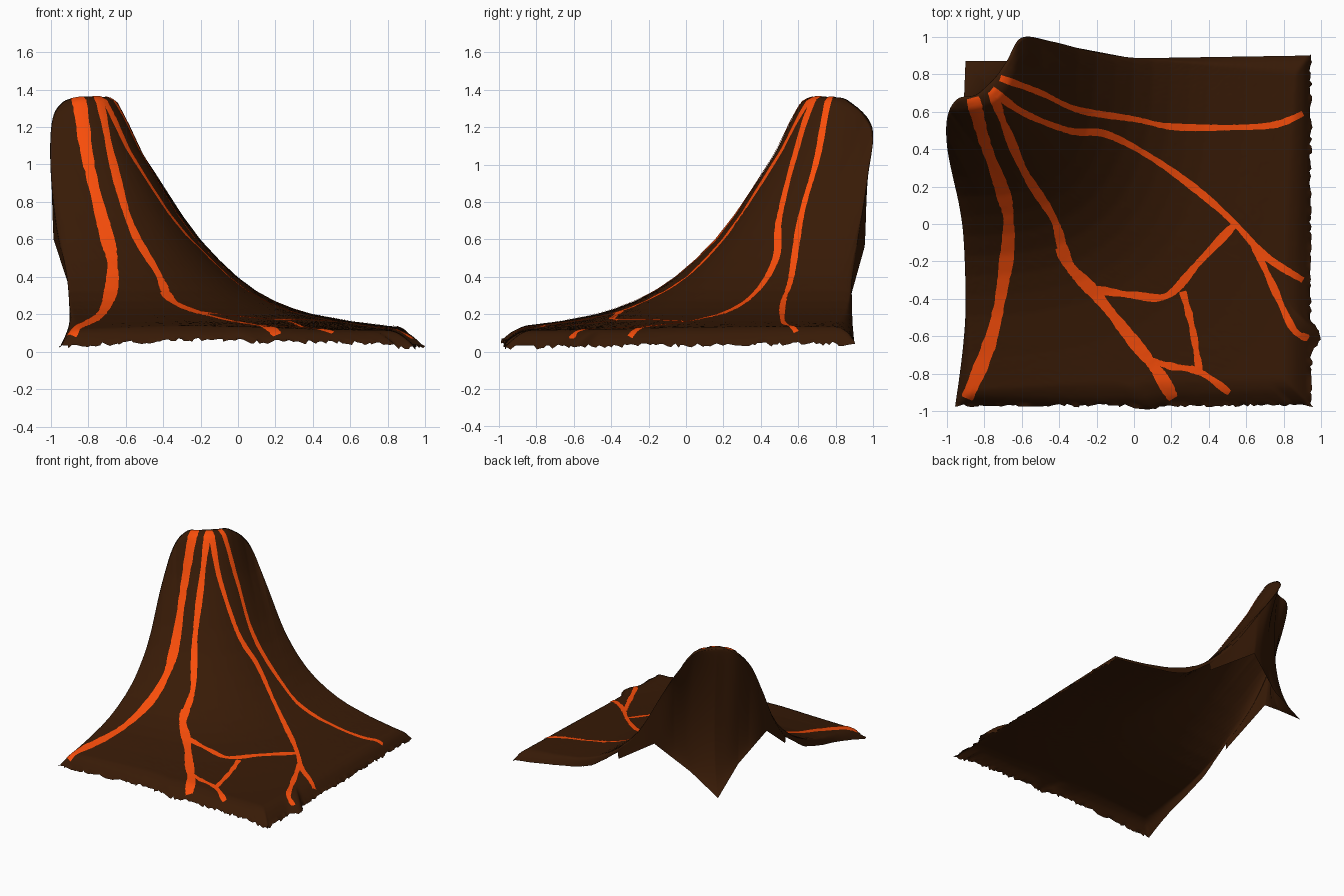
import bpy, math, random
from mathutils import Vector
from mathutils.bvhtree import BVHTree

if "Cube" in bpy.data.objects:
    bpy.data.objects.remove(bpy.data.objects["Cube"])

random.seed(4)


def material(name, color):
    m = bpy.data.materials.new(name)
    m.diffuse_color = color
    m.use_nodes = True
    m.node_tree.nodes["Principled BSDF"].inputs["Base Color"].default_value = m.diffuse_color
    return m


ROCK = material("dark_rock", (0.039, 0.0105, 0.002, 1))
LAVA = material("lava", (0.95, 0.075, 0.003, 1))


def spline(pts, u):
    """Catmull-Rom through pts, u in 0..1"""
    n = len(pts) - 1
    i = min(int(u * n), n - 1)
    f = u * n - i
    a, b, c, d = (Vector(pts[min(max(k, 0), n)]) for k in (i - 1, i, i + 1, i + 2))
    return 0.5 * (2 * b + (c - a) * f + (2 * a - 5 * b + 4 * c - d) * f ** 2
                  + (3 * b - a - 3 * c + d) * f ** 3)


def polyline(pts, u):
    n = len(pts) - 1
    i = min(int(u * n), n - 1)
    return Vector(pts[i]).lerp(Vector(pts[i + 1]), u * n - i)


def grid_object(name, rows, mat):
    w = len(rows[0])
    verts = [v for r in rows for v in r]
    faces = [(j * w + i, j * w + i + 1, (j + 1) * w + i + 1, (j + 1) * w + i)
             for j in range(len(rows) - 1) for i in range(w - 1)]
    me = bpy.data.meshes.new(name)
    me.from_pydata(verts, [], faces)
    me.materials.append(mat)
    me.polygons.foreach_set("use_smooth", [True] * len(me.polygons))
    ob = bpy.data.objects.new(name, me)
    bpy.context.collection.objects.link(ob)
    return BVHTree.FromPolygons(verts, faces)


# Crater rim, lower edge of the crater wall, and slope profile (radius, height)
RIM = [(-.905, 0, .39), (-.965, .24, .64), (-1, .43, .95), (-.995, .58, 1.22),
       (-.94, .67, 1.33), (-.84, .69, 1.36), (-.75, .77, 1.36), (-.68, .87, 1.34),
       (-.6, .995, 1.2), (-.44, .975, .95), (-.22, .92, .61), (0, .885, .36)]
WALL_FOOT = [(-.9, .0, .34), (-.985, .36, .6), (-.91, .62, .41), (-.9, .87, .22),
             (-.65, .87, .37), (-.38, .955, .56), (-.01, .885, .31)]
SLOPE = [(.33, 1.36), (.37, 1.34), (.42, 1.25), (.5, 1.08), (.6, .91), (.7, .745),
         (.8, .605), (.9, .495), (1, .4), (1.1, .325), (1.2, .27), (1.3, .23), (1.4, .2),
         (1.6, .163), (1.8, .138), (2, .12), (2.8, .1)]


def slope(x, y):
    """height by rounded-square distance from the summit corner"""
    r = (max(0, x + 1) ** 3 + (.94 * max(0, 1 - y)) ** 3) ** (1 / 3)
    if r <= SLOPE[0][0]:
        return SLOPE[0][1]
    for (r0, z0), (r1, z1) in zip(SLOPE, SLOPE[1:]):
        if r <= r1:
            return z0 + (z1 - z0) * (r - r0) / (r1 - r0)
    return SLOPE[-1][1]


def outer_edge(t):
    """front edge then right edge of the square footprint"""
    if t <= .5:
        x = -.955 + t * 2 * 1.905
        return Vector((x, -.97 - .02 * math.exp(-((x - .08) / .07) ** 2), 0))
    y = -.97 + (t - .5) * 2 * 1.87
    return Vector((.945 + .05 * math.exp(-((y + .6) / .06) ** 2), y, 0))


# Mountain sheet: each strip climbs the crater wall, crosses the rim, runs to the edge
RAYS, WALL, OUT = 198, 28, 110
rows = []
for j in range(RAYS + 1):
    t = j / RAYS
    rim, foot, end = spline(RIM, t), polyline(WALL_FOOT, t), outer_edge(t)
    # crater wall: rounded at the rim, tucked in below it, flaring to the low corner
    top, low = rim.lerp(foot, .18), rim.lerp(foot, .2)
    chord = Vector((-.98, .36, 0)).lerp(Vector((-.38, .955, 0)),
                                        min(1, max(0, (t - 1 / 6) * 1.5)))
    low = low.lerp(chord, min(1, max(0, min(t, 1 - t) - .12) / .15))
    top.z, low.z = rim.z, foot.z + .25 * (rim.z - foot.z)
    row = []
    for i in range(WALL):
        f = i / WALL
        g = 1 - f
        row.append(foot * g ** 3 + low * 3 * g * g * f + top * 3 * g * f * f + rim * f ** 3)
    fix = rim.z - slope(rim.x, rim.y)
    side = max(0, 1 - min(t, 1 - t) / .03) ** 2
    for i in range(OUT + 1):
        s = i / OUT
        p = rim.lerp(end, s)
        p.z = slope(p.x, p.y) + fix * (1 - s) ** 8
        p.z += random.uniform(-.0005, .0005)
        lip = max(0, 1 - (1 - s) / .085) ** 1.6
        corner = .035 * s ** 4 * max(0, 1 - t / .2)
        p.z -= max(.06 * side * min(1, s * 4), lip * (.055 if t < .47 else .07)) + corner
        if t < .1:
            p.x += .03 * side * math.sin(math.pi * s)
        if i == OUT:
            p += Vector([random.uniform(-.009, .009) for _ in range(3)])
        p.z = max(p.z, 0)
        row.append(p)
    rows.append(row)
lowest = min(v.z for r in rows for v in r)
for r in rows:
    for v in r:
        v.z -= lowest * max(0, 1 - v.z / .1)
surface = grid_object("mountain", rows, ROCK)


# Lava streams: ribbons laid on the slope
def stream(name, width, pts):
    n = len(pts) * 14
    out = []
    for k in range(n + 1):
        u = k / n
        p = spline(pts, u)
        d = (spline(pts, min(1, u + .01)) - spline(pts, max(0, u - .01))).normalized()
        side = Vector((-d.y, d.x))
        w = width * (1 + random.uniform(-.08, .08) + .15 * math.sin(u * 23))
        row = []
        for m in range(-2, 3):
            q = p + side * w * m / 4
            hit, nor, _, _ = surface.ray_cast(Vector((q.x, q.y, 3)), Vector((0, 0, -1)))
            if hit is None:
                break
            row.append(hit + nor * (.004 if nor.z > 0 else -.004))
        # skip rows that fall over the rim into the crater
        if len(row) == 5 and max(v.z for v in row) - min(v.z for v in row) < .12:
            out.append(row)
    grid_object(name, out, LAVA)


stream("lava_left", .066, [(-.86, .675), (-.80, .45), (-.70, .17), (-.67, 0),
                           (-.69, -.25), (-.76, -.6), (-.89, -.93)])
stream("lava_middle_upper", .045, [(-.76, .71), (-.68, .5), (-.58, .27), (-.43, .03),
                                   (-.38, -.15)])
stream("lava_middle_lower", .062, [(-.39, -.12), (-.34, -.23), (-.2, -.38), (0, -.63),
                                   (.12, -.78), (.21, -.93)])
stream("lava_link", .04, [(-.2, -.35), (0, -.38), (.18, -.38), (.35, -.2), (.54, 0)])
stream("lava_right", .036, [(-.76, .72), (-.6, .6), (-.35, .5), (-.15, .48), (.1, .35),
                            (.35, .17), (.54, 0), (.7, -.17), (.9, -.3)])
stream("lava_right_fork", .036, [(.64, -.11), (.75, -.35), (.85, -.56), (.93, -.61)])
stream("lava_back", .032, [(-.715, .78), (-.5, .7), (-.3, .61), (0, .56), (.2, .52),
                           (.5, .515), (.75, .53), (.9, .59)])
stream("lava_front_fork", .035, [(.09, -.73), (.2, -.76), (.35, -.79), (.51, -.9)])
stream("lava_front_spur", .035, [(.26, -.36), (.31, -.55), (.35, -.79)])
